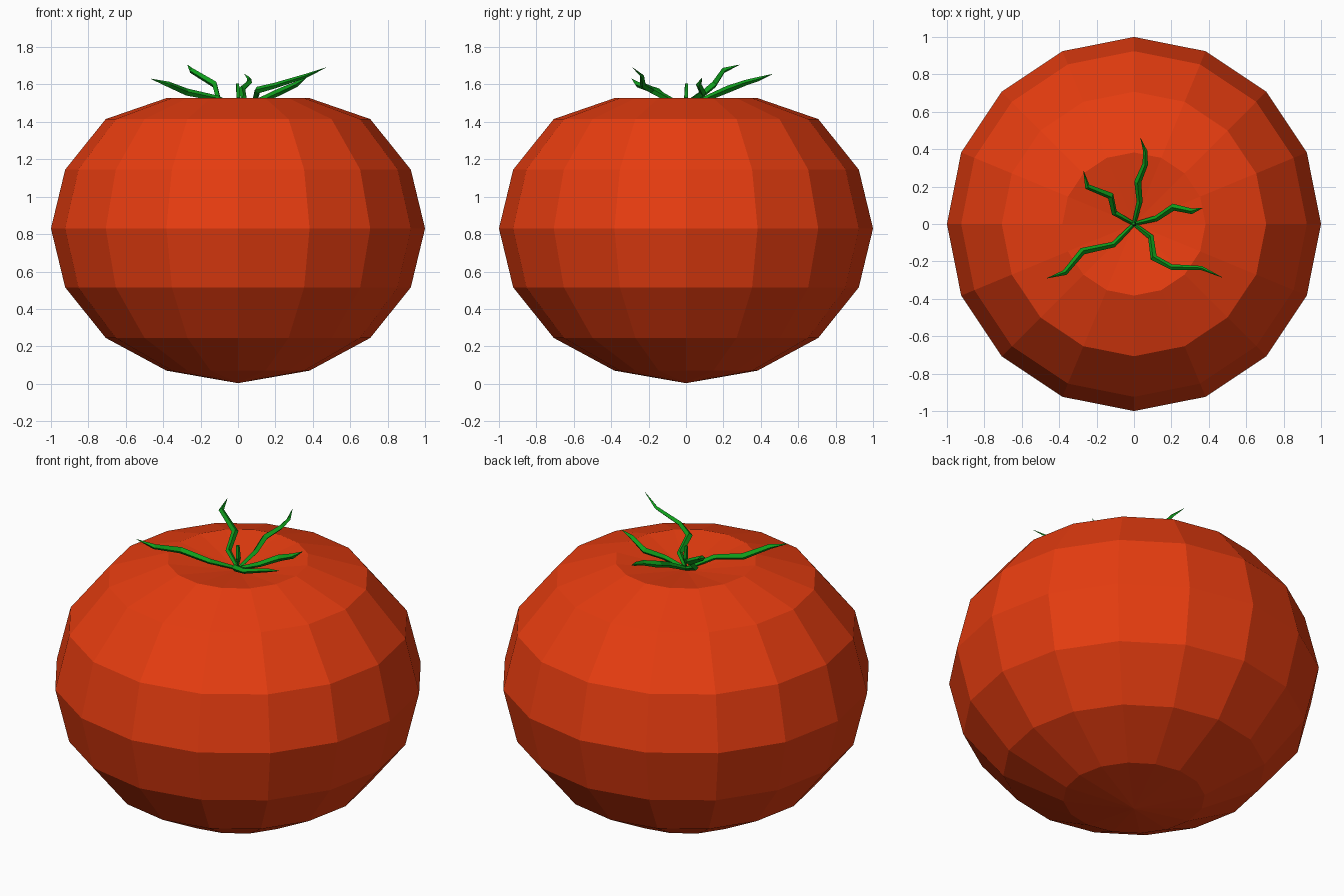
import bpy, bmesh, math
from mathutils import Vector

if "Cube" in bpy.data.objects:
    bpy.data.objects.remove(bpy.data.objects["Cube"])


def material(name, rgb):
    m = bpy.data.materials.new(name)
    m.diffuse_color = (*rgb, 1)
    m.use_nodes = True
    m.node_tree.nodes["Principled BSDF"].inputs["Base Color"].default_value = m.diffuse_color
    return m


def finish(name, bm, mat):
    bmesh.ops.recalc_face_normals(bm, faces=bm.faces)
    me = bpy.data.meshes.new(name)
    bm.to_mesh(me)
    bm.free()
    me.materials.append(mat)
    ob = bpy.data.objects.new(name, me)
    bpy.context.collection.objects.link(ob)
    return ob


red = material("tomato red", (0.80, 0.046, 0.005))
green = material("stem green", (0.005, 0.34, 0.011))

# Fruit: squat low-poly sphere whose rings sit at hand-set heights, dented on top
SEG = 16
heights = [0.07, 0.245, 0.515, 0.83, 1.145, 1.415, 1.527]
bm = bmesh.new()
rings = []
for i, z in enumerate(heights):
    r = math.sin(math.pi * (i + 1) / 8)
    rings.append([bm.verts.new((r * math.cos(2 * math.pi * k / SEG),
                                r * math.sin(2 * math.pi * k / SEG), z)) for k in range(SEG)])
bottom = bm.verts.new((0, 0, 0.003))
top = bm.verts.new((0, 0, 1.46))
for k in range(SEG):
    n = (k + 1) % SEG
    for a, b in zip(rings, rings[1:]):
        bm.faces.new((a[k], a[n], b[n], b[k]))
    bm.faces.new((bottom, rings[0][n], rings[0][k]))
    bm.faces.new((top, rings[-1][k], rings[-1][n]))
finish("tomato_fruit", bm, red)


# Four-sided tube along a path, with a radius per point
def tube(name, pts, radii):
    bm = bmesh.new()
    pts = [Vector(p) for p in pts]
    loops = []
    for i, p in enumerate(pts):
        d = (pts[min(i + 1, len(pts) - 1)] - pts[max(i - 1, 0)]).normalized()
        side = d.cross(Vector((0, 0, 1)))
        side = side.normalized() if side.length > 0.01 else Vector((1, 0, 0))
        up = side.cross(d)
        r = radii[i]
        loops.append([bm.verts.new(p + o * r) for o in (side, up, -side, -up)])
    for a, b in zip(loops, loops[1:]):
        for k in range(4):
            n = (k + 1) % 4
            bm.faces.new((a[k], a[n], b[n], b[k]))
    bm.faces.new(loops[0])
    bm.faces.new(loops[-1])
    finish(name, bm, green)


# Short central stalk
tube("stalk", [(0, 0, 1.45), (0.002, 0, 1.53), (-0.003, 0.003, 1.605)], [0.012, 0.014, 0.010])

# Five kinked sepals radiating from the dent
base = (0, 0, 1.47)
sepals = [
    [base, (0.03, 0.12, 1.53), (0.02, 0.225, 1.575), (0.06, 0.32, 1.61), (0.06, 0.39, 1.63), (0.035, 0.46, 1.655)],
    [base, (-0.105, 0.06, 1.525), (-0.125, 0.15, 1.60), (-0.25, 0.20, 1.675), (-0.27, 0.285, 1.705)],
    [base, (0.12, 0.03, 1.515), (0.21, 0.09, 1.555), (0.31, 0.068, 1.60), (0.365, 0.085, 1.635)],
    [base, (0.09, -0.07, 1.51), (0.105, -0.18, 1.57), (0.20, -0.23, 1.595), (0.36, -0.235, 1.645), (0.47, -0.285, 1.69)],
    [base, (-0.11, -0.11, 1.525), (-0.275, -0.145, 1.56), (-0.37, -0.26, 1.60), (-0.465, -0.29, 1.63)],
]
for i, path in enumerate(sepals):
    body = [0.010, 0.016, 0.019, 0.015, 0.011][:len(path) - 1]
    tube(f"sepal_{i + 1}", path, body + [0.001])
